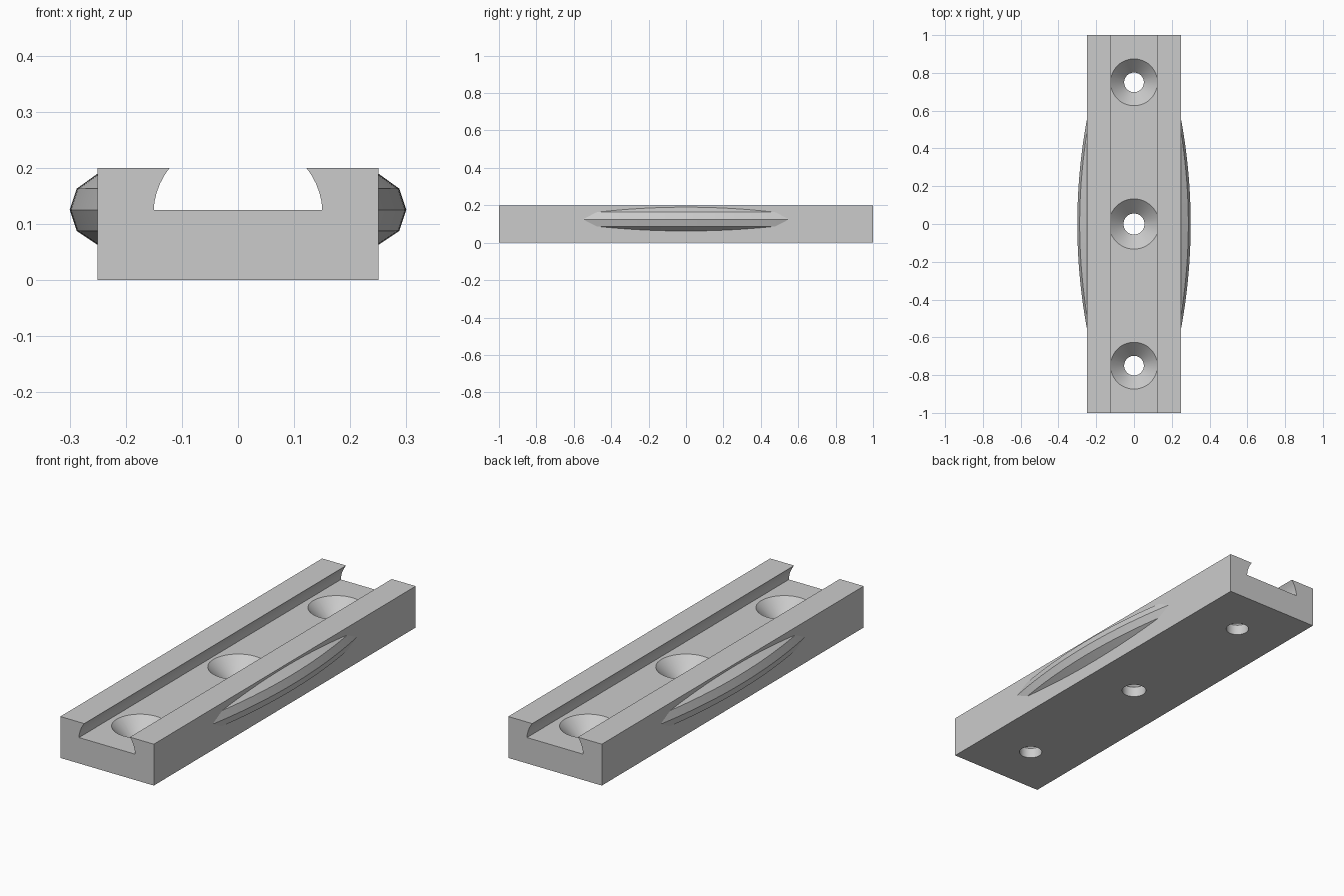
import bpy, bmesh, math

if "Cube" in bpy.data.objects:
    bpy.data.objects.remove(bpy.data.objects["Cube"])

grey = bpy.data.materials.new("plain grey")
grey.diffuse_color = (0.6, 0.6, 0.6, 1)
grey.use_nodes = True
grey.node_tree.nodes["Principled BSDF"].inputs["Base Color"].default_value = grey.diffuse_color


def loft(name, rings, closed=False):
    """Skin equal-length rings of points and cap both ends."""
    bm = bmesh.new()
    vs = [[bm.verts.new(p) for p in ring] for ring in rings]
    n = len(rings[0])
    for a, b in zip(vs, vs[1:]):
        for i in range(n):
            j = (i + 1) % n
            bm.faces.new((a[i], a[j], b[j], b[i]))
    bm.faces.new(vs[0])
    bm.faces.new(vs[-1])
    bmesh.ops.recalc_face_normals(bm, faces=bm.faces)
    me = bpy.data.meshes.new(name)
    bm.to_mesh(me)
    bm.free()
    me.materials.append(grey)
    ob = bpy.data.objects.new(name, me)
    bpy.context.collection.objects.link(ob)
    return ob


def smooth(ob, degrees):
    bpy.ops.object.select_all(action='DESELECT')
    ob.select_set(True)
    bpy.context.view_layer.objects.active = ob
    bpy.ops.object.shade_smooth_by_angle(angle=math.radians(degrees))


# Rail: block with an undercut channel along its length
half = [(0.25, 0), (0.25, 0.2), (0.122, 0.2), (0.131, 0.187), (0.139, 0.172),
        (0.145, 0.156), (0.149, 0.139), (0.15, 0.125)]
profile = half + [(-x, z) for x, z in reversed(half)]
rail = loft("rail", [[(x, y, z) for x, z in profile] for y in (-1, 1)])

# Countersunk screw holes, the middle one slightly larger
for y0, s in ((-0.75, 1.0), (0, 1.07), (0.75, 1.0)):
    steps = ((0.052, -0.05), (0.052, 0.05), (0.124, 0.125), (0.124, 0.14))
    rings = [[(s * r * math.cos(k * math.tau / 48),
               y0 + s * r * math.sin(k * math.tau / 48), z) for k in range(48)]
             for r, z in steps]
    cutter = loft("hole_cutter", rings)
    cutter.hide_render = True
    mod = rail.modifiers.new("hole", 'BOOLEAN')
    mod.operation = 'DIFFERENCE'
    mod.solver = 'EXACT'
    mod.object = cutter
    bpy.context.view_layer.objects.active = rail
    bpy.ops.object.modifier_apply(modifier=mod.name)
    bpy.data.objects.remove(cutter)
smooth(rail, 25)

# Bowed side grips: faceted section swept along a wide arc
section = [(0.30, 0.125), (0.2875, 0.163), (0.25, 0.19), (0.235, 0.19),
           (0.235, 0.0625), (0.25, 0.0625), (0.2875, 0.0875)]
R = 3.05
for side, name in ((1, "right_grip"), (-1, "left_grip")):
    rings = []
    for k in range(41):
        y = -0.56 + 1.12 * k / 40
        drop = R - math.sqrt(R * R - y * y)
        rings.append([(side * (x - drop), y, z) for x, z in section])
    smooth(loft(name, rings), 15)
